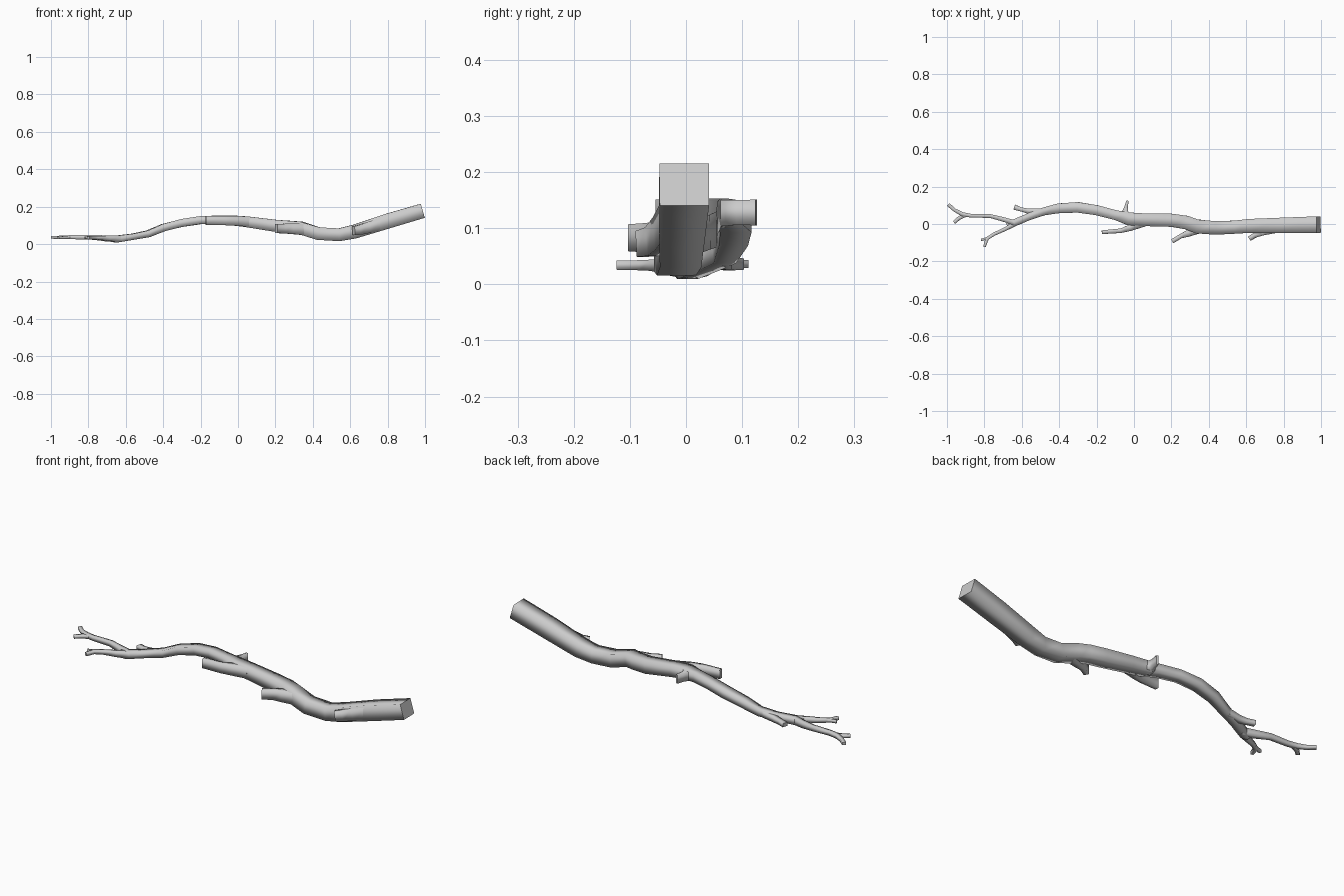
import bpy, bmesh
from mathutils import Vector


def limb(name, pts):
    """Sweep a four-sided section along points (x, y, z, half width, half height)."""
    bm = bmesh.new()
    centres = [Vector(p[:3]) for p in pts]
    rings = []
    for i, p in enumerate(pts):
        t = (centres[min(i + 1, len(pts) - 1)] - centres[max(i - 1, 0)]).normalized()
        side = t.cross(Vector((0, 0, 1))).normalized()
        up = side.cross(t)
        rings.append([bm.verts.new(centres[i] + side * a * p[3] + up * b * p[4])
                      for a, b in ((-1, -1), (1, -1), (1, 1), (-1, 1))])
    for r, s in zip(rings, rings[1:]):
        for k in range(4):
            bm.faces.new((r[k], r[(k + 1) % 4], s[(k + 1) % 4], s[k]))
    caps = [bm.faces.new(rings[0]), bm.faces.new(rings[-1])]
    bmesh.ops.recalc_face_normals(bm, faces=bm.faces[:])
    for f in bm.faces:
        f.smooth = True
    for f in caps:                       # crisp cut ends, soft sides
        f.smooth = False
        for e in f.edges:
            e.smooth = False
    me = bpy.data.meshes.new(name)
    bm.to_mesh(me)
    bm.free()
    ob = bpy.data.objects.new(name, me)
    bpy.context.collection.objects.link(ob)
    return ob


# Main stem, thick cut end to the thin forked end
limb("main_stem", [
    (.987, -.003, .178, .044, .039), (.80, -.007, .123, .041, .040),
    (.62, -.010, .066, .037, .037), (.54, -.017, .050, .035, .034),
    (.43, -.021, .056, .036, .034), (.33, -.012, .088, .037, .033),
    (.28, .008, .093, .036, .031), (.20, .020, .098, .035, .032),
    (.05, .023, .119, .034, .029), (-.03, .028, .127, .034, .026),
    (-.10, .048, .130, .026, .023), (-.20, .074, .128, .027, .021),
    (-.30, .089, .113, .028, .021), (-.40, .084, .088, .026, .020),
    (-.48, .068, .055, .021, .018), (-.56, .040, .040, .019, .016),
    (-.65, .002, .027, .019, .018), (-.68, -.006, .026, .012, .015)])

# Forked tips at the thin end
limb("upper_fork", [
    (-.63, .004, .028, .014, .018), (-.70, .025, .030, .012, .016),
    (-.77, .043, .036, .010, .013), (-.87, .044, .037, .010, .011),
    (-.92, .053, .037, .011, .010), (-.96, .075, .036, .009, .008),
    (-.993, .104, .036, .010, .007)])
limb("upper_fork_spur", [
    (-.90, .048, .036, .010, .009), (-.935, .032, .034, .010, .008),
    (-.962, .008, .033, .009, .007)])
limb("lower_fork", [
    (-.63, .004, .028, .013, .017), (-.69, -.028, .031, .010, .014),
    (-.75, -.055, .034, .009, .010), (-.785, -.078, .034, .009, .009),
    (-.800, -.122, .034, .007, .008)])
limb("lower_fork_spur", [
    (-.76, -.062, .034, .008, .009), (-.79, -.078, .034, .007, .008),
    (-.818, -.085, .034, .006, .008)])

# Short side twigs, tall and thin in section
limb("twig_back_thin", [
    (-.50, .068, .050, .014, .016), (-.56, .068, .040, .014, .014),
    (-.60, .077, .037, .011, .012), (-.64, .090, .036, .014, .010)])
limb("twig_back_middle", [
    (-.04, .035, .127, .030, .025), (-.048, .070, .127, .015, .023),
    (-.042, .092, .128, .009, .022), (-.034, .125, .128, .006, .023)])
limb("twig_front_middle", [
    (.05, .010, .120, .025, .027), (-.02, -.020, .125, .017, .026),
    (-.07, -.036, .126, .012, .025), (-.172, -.044, .127, .010, .024)])
limb("twig_front_knee", [
    (.36, -.022, .078, .025, .030), (.29, -.050, .082, .018, .028),
    (.25, -.065, .083, .012, .026), (.204, -.093, .083, .012, .024)])
limb("twig_front_thick", [
    (.78, -.022, .112, .022, .034), (.70, -.043, .090, .015, .030),
    (.65, -.058, .076, .014, .026), (.618, -.078, .072, .013, .023)])
